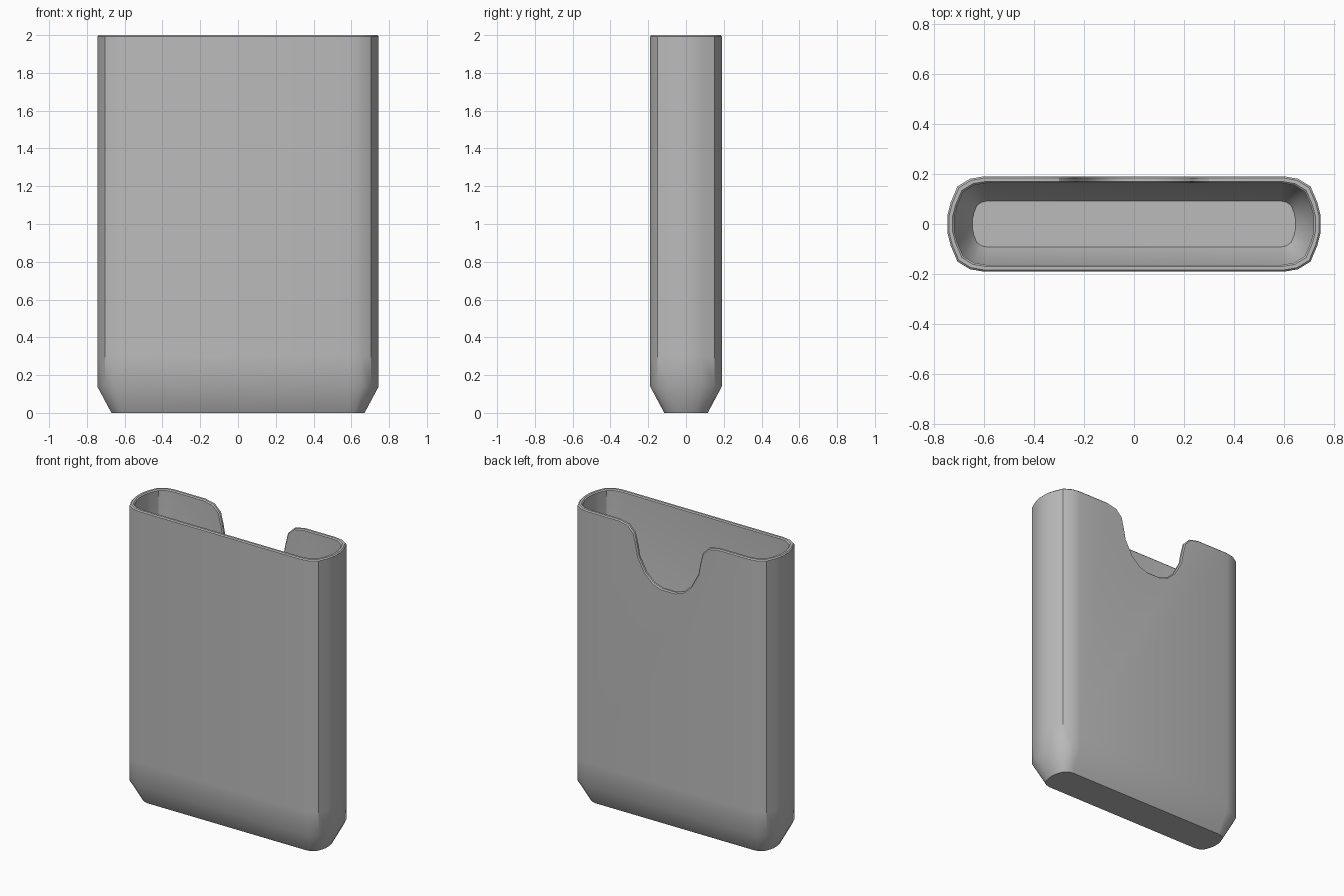
import bpy, bmesh, math

cube = bpy.data.objects.get("Cube")
if cube:
    bpy.data.objects.remove(cube, do_unlink=True)

grey = bpy.data.materials.new("plain grey")
grey.use_nodes = True
colour = (0.5, 0.5, 0.5, 1)
grey.diffuse_color = colour
grey.node_tree.nodes["Principled BSDF"].inputs["Base Color"].default_value = colour

# Quarter corner of the sleeve outline, as fractions of the corner size
CORNER = [(0, 1), (0.38, 0.95), (0.72, 0.79), (0.91, 0.45), (1, 0.18)]


def outline(flat, half_x, half_y):
    """Closed rounded outline with straight long sides ending at +-flat."""
    q = [(flat + (half_x - flat) * u, half_y * v) for u, v in CORNER]
    right = q + [(x, -y) for x, y in reversed(q)]
    return right + [(-x, -y) for x, y in right]


def new_object(name, bm):
    bmesh.ops.recalc_face_normals(bm, faces=bm.faces)
    mesh = bpy.data.meshes.new(name)
    bm.to_mesh(mesh)
    bm.free()
    mesh.materials.append(grey)
    obj = bpy.data.objects.new(name, mesh)
    bpy.context.collection.objects.link(obj)
    return obj


# Sleeve: outside wall from base to rim, then inside wall down to the floor
sections = [
    (0.59, 0.67, 0.115, 0),
    (0.60, 0.745, 0.19, 0.14),
    (0.60, 0.745, 0.19, 0.3),
    (0.60, 0.745, 0.19, 2),
    (0.59, 0.717, 0.163, 2),
    (0.59, 0.717, 0.163, 0.16),
    (0.585, 0.645, 0.092, 0.03),
]
bm = bmesh.new()
rings = [[bm.verts.new((x, y, z)) for x, y in outline(f, hx, hy)]
         for f, hx, hy, z in sections]
for a, b in zip(rings, rings[1:]):
    for i in range(len(a)):
        j = (i + 1) % len(a)
        bm.faces.new((a[i], a[j], b[j], b[i]))
bm.faces.new(rings[0])
bm.faces.new(rings[-1])
sleeve = new_object("sleeve", bm)

# Thumb notch cutter: flared shoulders and a round bottom, through the back wall
half = [(0.37, 2.1), (0.37, 2), (0.3, 1.985), (0.255, 1.94), (0.235, 1.86),
        (0.222, 1.79), (0.17, 1.695), (0.11, 1.64), (0.05, 1.62)]
profile = half + [(-x, z) for x, z in reversed(half)]
bm = bmesh.new()
face = bm.faces.new([bm.verts.new((x, 0.05, z)) for x, z in profile])
extruded = bmesh.ops.extrude_face_region(bm, geom=[face])["geom"]
bmesh.ops.translate(bm, vec=(0, 0.3, 0),
                    verts=[v for v in extruded if isinstance(v, bmesh.types.BMVert)])
cutter = new_object("notch_cutter", bm)
cutter.hide_render = True

# Cut the notch and soften the rim
cut = sleeve.modifiers.new("notch", 'BOOLEAN')
cut.operation = 'DIFFERENCE'
cut.solver = 'EXACT'
cut.object = cutter
soft = sleeve.modifiers.new("soft_rim", 'BEVEL')
soft.width = 0.007
soft.segments = 1
soft.limit_method = 'ANGLE'
soft.angle_limit = math.radians(72)

bpy.ops.object.select_all(action='DESELECT')
sleeve.select_set(True)
bpy.context.view_layer.objects.active = sleeve
for name in ("notch", "soft_rim"):
    bpy.ops.object.modifier_apply(modifier=name)
bpy.data.objects.remove(cutter, do_unlink=True)
bpy.ops.object.shade_smooth_by_angle(angle=math.radians(32))
